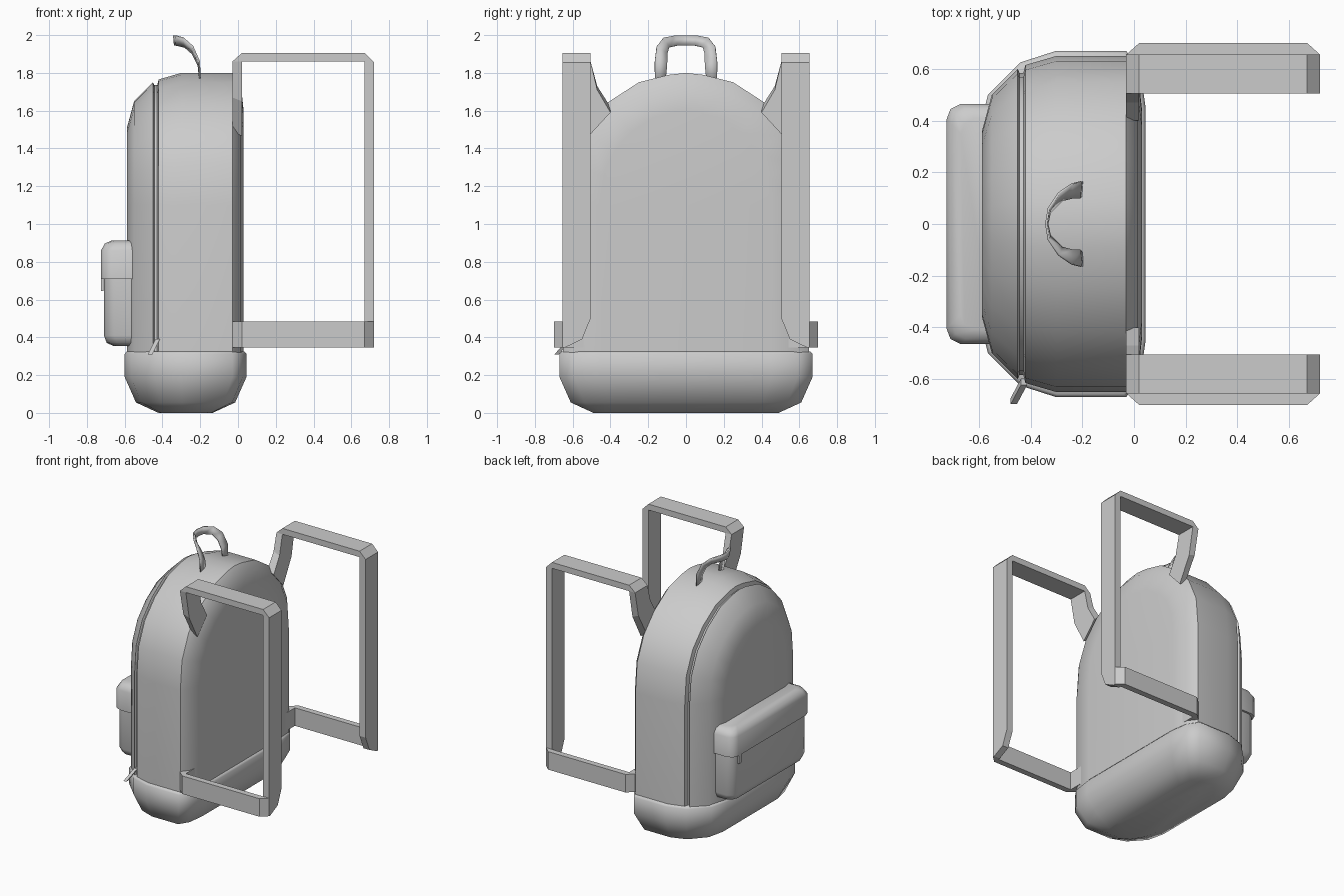
import bpy
import bmesh
import math

if "Cube" in bpy.data.objects:
    bpy.data.objects.remove(bpy.data.objects["Cube"], do_unlink=True)

GREY = (0.6, 0.6, 0.6, 1)
fabric = bpy.data.materials.new("grey_fabric")
fabric.use_nodes = True
fabric.diffuse_color = GREY
fabric.node_tree.nodes["Principled BSDF"].inputs["Base Color"].default_value = GREY


def loft(name, rings, closed=True, smooth=None):
    """Skin a list of equal-length rings; closed rings are capped at both ends."""
    bm = bmesh.new()
    rows = [[bm.verts.new(p) for p in ring] for ring in rings]
    n = len(rows[0])
    for a, b in zip(rows, rows[1:]):
        for i in range(n if closed else n - 1):
            j = (i + 1) % n
            bm.faces.new((a[i], a[j], b[j], b[i]))
    if closed:
        bm.faces.new(rows[0])
        bm.faces.new(rows[-1])
    bmesh.ops.recalc_face_normals(bm, faces=bm.faces)
    mesh = bpy.data.meshes.new(name)
    bm.to_mesh(mesh)
    bm.free()
    mesh.materials.append(fabric)
    obj = bpy.data.objects.new(name, mesh)
    bpy.context.collection.objects.link(obj)
    if smooth:
        bpy.ops.object.select_all(action='DESELECT')
        bpy.context.view_layer.objects.active = obj
        obj.select_set(True)
        bpy.ops.object.shade_smooth_by_angle(angle=math.radians(smooth))
    return obj


def mirrored(half):
    """Close a half outline of (u, v) by mirroring it in v."""
    return half + [(u, -v) for u, v in reversed(half)]


# Main bag: arched outline lofted front to back, with a zip groove
arch = [(0.65, 0.25), (0.65, 1.1), (0.63, 1.32), (0.55, 1.5), (0.42, 1.64), (0.25, 1.75), (0.09, 1.79)]
SPRING = 1.1


def arch_ring(x, d):
    ys, zs = (0.65 - d) / 0.65, (0.7 - d) / 0.7
    pts = [(y * ys, z if z <= SPRING else SPRING + (z - SPRING) * zs) for y, z in arch]
    top = [(0, 1.8 - d)]
    return [(x, y, z) for y, z in pts + top + [(-y, z) for y, z in reversed(pts)]]


bag_steps = [(-0.588, 0.29), (-0.55, 0.15), (-0.45, 0.05), (-0.443, 0.065), (-0.428, 0.065),
             (-0.42, 0.035), (-0.3, 0), (-0.03, 0), (0.015, 0.06), (0.03, 0.2)]
loft("main_bag", [arch_ring(x, d) for x, d in bag_steps], smooth=50)

# Padded base with a thin rim
plan = mirrored([(-0.6, 0.36), (-0.565, 0.5), (-0.44, 0.625), (-0.3, 0.67),
                 (-0.03, 0.67), (0.025, 0.59), (0.045, 0.45)])
MID, DEPTH, WIDTH = -0.278, 0.323, 0.67
base_steps = [(0.326, 0.05), (0.326, 0.012), (0.312, 0), (0.19, 0), (0.055, 0.06), (0, 0.18)]
loft("base", [[(MID + (x - MID) * (1 - d / DEPTH), y * (1 - d / WIDTH), z) for x, y in plan]
              for z, d in base_steps], smooth=55)

# Front pocket and its lid
def pocket_part(name, front, side, steps):
    half = [(-0.55, side), (front + 0.055, side), (front + 0.015, side - 0.02), (front, side - 0.06)]
    rings = []
    for z, d in steps:
        pts = [(x if x == -0.55 else x + d, y - d) for x, y in half]
        rings.append([(x, y, z) for x, y in mirrored(pts)])
    loft(name, rings, smooth=50)


pocket_part("pocket", -0.71, 0.45, [(0.72, 0), (0.41, 0), (0.37, 0.015), (0.355, 0.05)])
pocket_part("pocket_lid", -0.725, 0.465, [(0.71, 0), (0.86, 0), (0.897, 0.02), (0.912, 0.055)])

# Zip pulls
def plate(name, top, bottom, half_w, half_t):
    """Small slab hanging between two points, (wide in z and x, thin in y)."""
    rings = []
    for x, y, z in (top, bottom):
        rings.append([(x - half_t, y - half_w, z), (x + half_t, y - half_w, z),
                      (x + half_t, y + half_w, z), (x - half_t, y + half_w, z)])
    loft(name, rings)


plate("pocket_zip_pull", (-0.718, 0.38, 0.72), (-0.718, 0.38, 0.645), 0.015, 0.006)
plate("main_zip_pull", (-0.425, -0.61, 0.39), (-0.465, -0.685, 0.31), 0.012, 0.012)

# Carrying handle: a curved ribbon from outer and inner edge pairs
outer = [(-0.2, 0.165, 1.74), (-0.205, 0.165, 1.86), (-0.24, 0.155, 1.94),
         (-0.29, 0.12, 1.985), (-0.33, 0.06, 1.997), (-0.34, 0, 1.997)]
inner = [(-0.2, 0.11, 1.74), (-0.21, 0.1, 1.84), (-0.24, 0.1, 1.9),
         (-0.28, 0.09, 1.935), (-0.325, 0.045, 1.945), (-0.335, 0, 1.945)]
pairs = list(zip(outer, inner))
pairs += [tuple((x, -y, z) for x, y, z in pair) for pair in reversed(pairs[:-1])]
handle = loft("handle", pairs, closed=False, smooth=60)
thick = handle.modifiers.new("thickness", 'SOLIDIFY')
thick.thickness = 0.008
thick.offset = 0

# Shoulder straps: outer (x, z), inner (x, z), inner-edge y, outer-edge y, tilt of the outer edge
strap_path = [(-0.03, 1.62, 0.02, 1.59, 0.40, 0.515, -0.125),
              (-0.03, 1.73, 0.02, 1.71, 0.47, 0.615, -0.06),
              (-0.03, 1.86, 0.02, 1.86, 0.505, 0.655, 0),
              (0.02, 1.905, 0.02, 1.86, 0.505, 0.655, 0),
              (0.67, 1.905, 0.67, 1.86, 0.505, 0.655, 0),
              (0.72, 1.855, 0.67, 1.86, 0.505, 0.655, 0),
              (0.72, 0.5, 0.67, 0.5, 0.505, 0.655, 0),
              (0.72, 0.39, 0.67, 0.39, 0.55, 0.655, 0),
              (0.72, 0.346, 0.67, 0.346, 0.64, 0.655, 0)]
# Lower straps: outer (x, y), inner (x, y)
lower_path = [(-0.03, 0.5, 0.02, 0.5), (-0.03, 0.655, 0.02, 0.655), (0.02, 0.7, 0.02, 0.655),
              (0.67, 0.7, 0.67, 0.655), (0.72, 0.655, 0.67, 0.655)]
LOW, HIGH = 0.346, 0.483
for side, s in (("left", 1), ("right", -1)):
    loft("shoulder_strap_" + side,
         [[(xo, s * y0, zo), (xi, s * y0, zi), (xi, s * y1, zi + t), (xo, s * y1, zo + t)]
          for xo, zo, xi, zi, y0, y1, t in strap_path])
    loft("lower_strap_" + side,
         [[(xo, s * yo, LOW), (xi, s * yi, LOW), (xi, s * yi, HIGH), (xo, s * yo, HIGH)]
          for xo, yo, xi, yi in lower_path])
